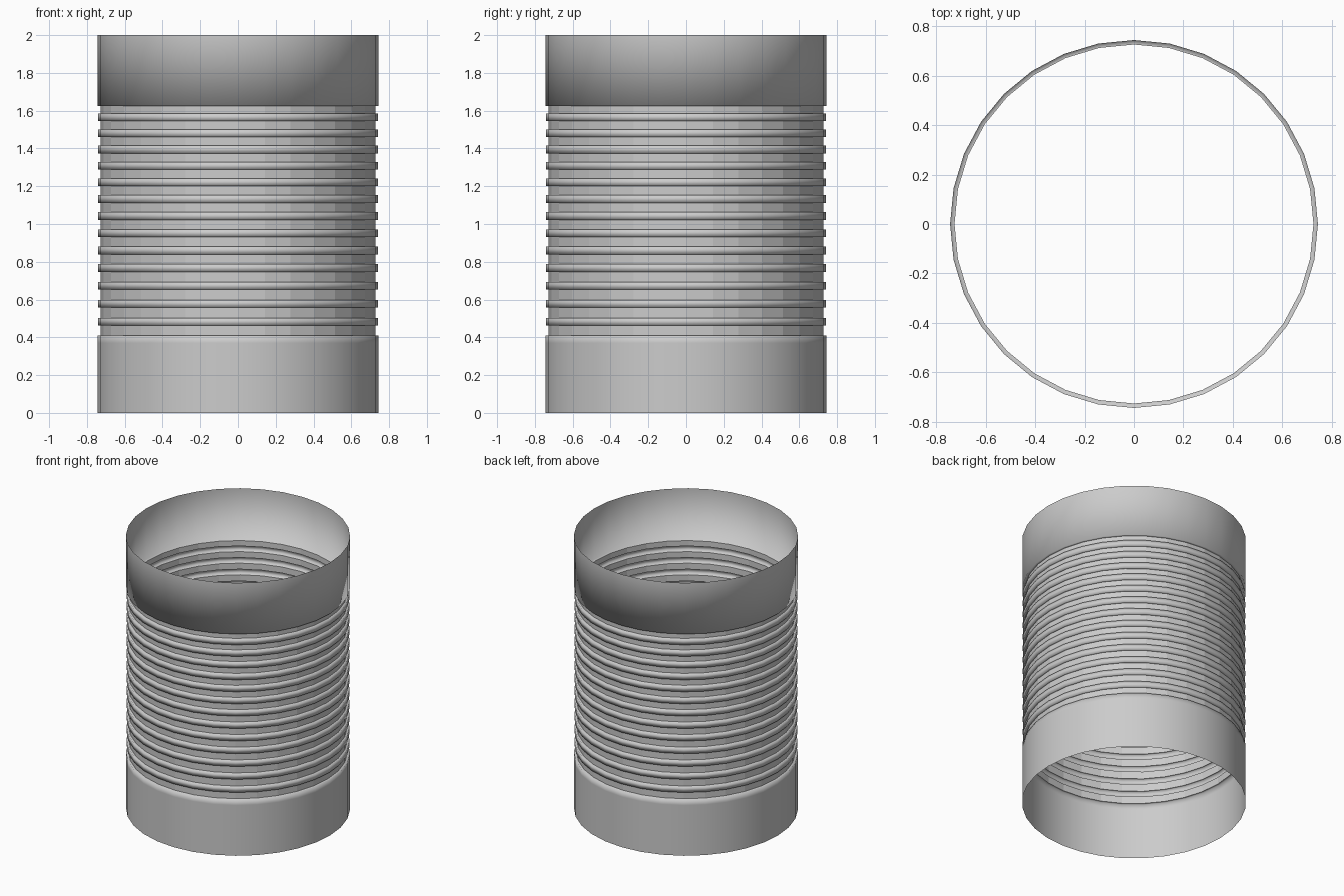
import bpy
import bmesh
from math import cos, sin, tau

cube = bpy.data.objects.get("Cube")
if cube:
    bpy.data.objects.remove(cube, do_unlink=True)

SIDES = 32
BAND_R, RIDGE_R, GROOVE_R = 0.745, 0.742, 0.727
LOWER_TOP, UPPER_BOTTOM, HEIGHT = 0.41, 1.625, 2.0
RIDGES, RIDGE_H = 13, 0.041

# Single grey metal
metal = bpy.data.materials.new("grey_metal")
metal.use_nodes = True
colour = (0.6, 0.6, 0.6, 1)
metal.diffuse_color = colour
metal.node_tree.nodes["Principled BSDF"].inputs["Base Color"].default_value = colour

# Profile from bottom to top: plain band, ridges, plain band
profile = [(BAND_R, 0), (BAND_R, 0.37), (BAND_R, LOWER_TOP), (GROOVE_R, LOWER_TOP)]
for i in range(RIDGES):
    t = i / (RIDGES - 1)
    # spacing tightens slightly towards the top
    z = 0.462 + 1.157 * t - 0.075 * t * t
    profile += [(GROOVE_R, z), (RIDGE_R, z),
                (RIDGE_R, z + RIDGE_H), (GROOVE_R, z + RIDGE_H)]
profile += [(GROOVE_R, UPPER_BOTTOM), (BAND_R, UPPER_BOTTOM), (BAND_R, HEIGHT)]

# Revolve the profile into an open-ended shell
bm = bmesh.new()
rings = [[bm.verts.new((r * cos(tau * k / SIDES), r * sin(tau * k / SIDES), z))
          for k in range(SIDES)] for r, z in profile]
for n in range(len(rings) - 1):
    low, high = rings[n], rings[n + 1]
    in_groove = profile[n][0] == GROOVE_R and profile[n + 1][0] == GROOVE_R
    for k in range(SIDES):
        m = (k + 1) % SIDES
        face = bm.faces.new((low[k], low[m], high[m], high[k]))
        face.smooth = not in_groove  # groove floors stay faceted

mesh = bpy.data.meshes.new("ribbed_can_wall")
bm.to_mesh(mesh)
bm.free()
mesh.materials.append(metal)
wall = bpy.data.objects.new("ribbed_can_wall", mesh)
bpy.context.collection.objects.link(wall)
